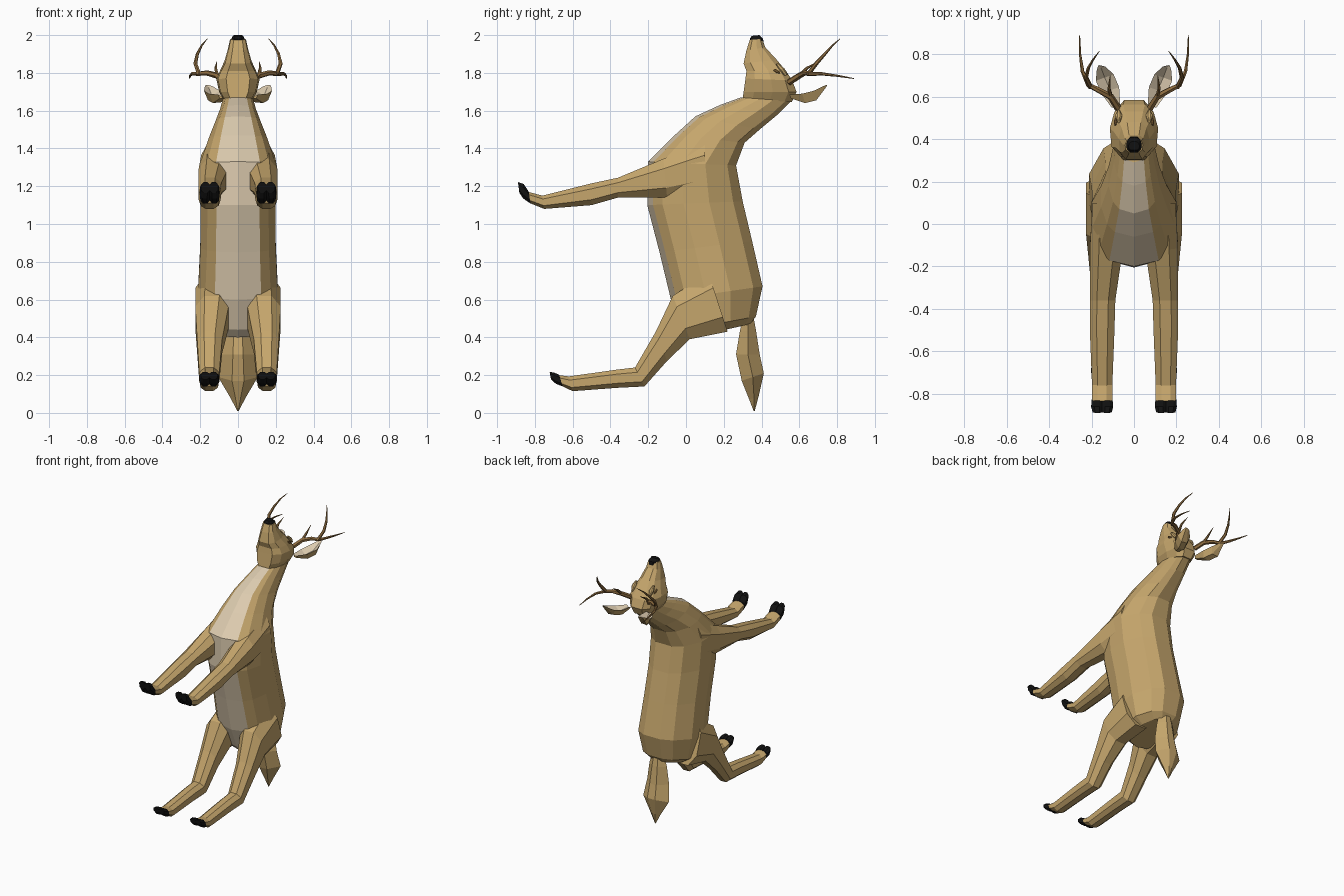
import bpy, bmesh
from mathutils import Vector


def mat(name, rgb):
    m = bpy.data.materials.new(name)
    m.diffuse_color = (*rgb, 1)
    return m


TAN = mat("tan_coat", (0.56, 0.38, 0.15))
CREAM = mat("cream_belly", (0.72, 0.60, 0.43))
BLACK = mat("black_hoof", (0.006, 0.006, 0.006))
BROWN = mat("antler_brown", (0.27, 0.15, 0.05))


def skin(name, rings, mats, rule=None):
    """Bridge equal-sized rings of points, cap both ends, colour by segment index."""
    bm = bmesh.new()
    vs = [[bm.verts.new(p) for p in r] for r in rings]
    n = len(rings[0])
    for k in range(len(vs) - 1):
        for i in range(n):
            j = (i + 1) % n
            f = bm.faces.new((vs[k][i], vs[k][j], vs[k + 1][j], vs[k + 1][i]))
            f.material_index = rule(i, k) if rule else 0
    bm.faces.new(vs[0])
    bm.faces.new(vs[-1])
    bmesh.ops.recalc_face_normals(bm, faces=bm.faces)
    me = bpy.data.meshes.new(name)
    bm.to_mesh(me)
    bm.free()
    for m in mats:
        me.materials.append(m)
    ob = bpy.data.objects.new(name, me)
    bpy.context.collection.objects.link(ob)
    return ob


def section(ay, az, by, bz, hw, half, cx=0.0):
    """Symmetric ring spanning side-profile points a-b; half = (t, width fraction)."""
    pts = []
    for s, seq in ((1, half), (-1, half[::-1])):
        for t, w in seq:
            if s < 0 and w == 0:
                continue
            pts.append((cx + s * w * hw, ay + (by - ay) * t, az + (bz - az) * t))
    return pts


# body and neck
BODY = [(0, 0), (.06, .58), (.16, .82), (.38, 1), (.65, 1), (.9, .68), (1, .32)]
torso = [
    (.03, .40, .34, .47, .12),
    (-.01, .44, .37, .51, .18),
    (-.08, .60, .405, .67, .212),
    (-.14, .85, .35, .91, .20),
    (-.205, 1.10, .30, 1.12, .197),
    (-.20, 1.33, .265, 1.31, .20),
    (-.06, 1.47, .31, 1.43, .155),
    (.05, 1.57, .39, 1.50, .12),
    (.18, 1.63, .48, 1.575, .095),
    (.29, 1.67, .555, 1.65, .08)]
n_body = 2 * len(BODY) - 1
skin("body", [section(*r, BODY) for r in torso], [TAN, CREAM],
     lambda i, k: 1 if i in (0, n_body - 1) else 0)

# head
HEAD = [(0, .55), (.2, .93), (.55, 1), (.85, .82), (1, .45)]
skull = [
    (.30, 1.665, .56, 1.645, .075),
    (.305, 1.70, .585, 1.70, .10),
    (.315, 1.77, .562, 1.76, .114),
    (.32, 1.81, .53, 1.81, .096),
    (.305, 1.85, .48, 1.87, .072),
    (.32, 1.92, .42, 1.935, .053),
    (.338, 1.975, .402, 1.98, .042)]
skin("head", [section(*r, HEAD) for r in skull], [TAN])
nose = [(.345, 1.96, .412, 1.955, .034), (.338, 1.98, .408, 1.98, .036),
        (.348, 1.996, .388, 2.0, .026)]
skin("nose", [section(*r, HEAD) for r in nose], [BLACK])

# tail
LEAF = [(0, .3), (.5, 1), (1, .3)]
tail = [(.30, .50, .355, .52, .05), (.285, .43, .37, .44, .072), (.265, .31, .39, .31, .09),
        (.295, .17, .412, .21, .105), (.335, .07, .385, .09, .04), (.358, .01, .364, .01, .004)]
skin("tail", [section(*r, LEAF) for r in tail], [TAN])

# legs: profile points, half width, sideways position
LEG = [(0, .45), (.25, 1), (.75, 1), (1, .45)]
front_leg = [
    (.10, 1.43, .10, 1.17, .065, .13),
    (-.12, 1.345, -.10, 1.14, .078, .13),
    (-.36, 1.245, -.36, 1.14, .060, .148),
    (-.50, 1.215, -.50, 1.10, .058, .15),
    (-.76, 1.15, -.75, 1.08, .048, .15),
    (-.835, 1.17, -.825, 1.11, .048, .15)]
front_hoof = [
    (-.833, 1.172, -.823, 1.108, .048, 0),
    (-.86, 1.212, -.862, 1.135, .051, 0),
    (-.89, 1.222, -.882, 1.165, .044, 0)]
hind_leg = [
    (.12, .74, .22, .43, .10, .125),
    (-.07, .62, .02, .39, .088, .138),
    (-.16, .43, -.10, .275, .066, .15),
    (-.27, .24, -.22, .14, .053, .152),
    (-.36, .23, -.36, .133, .05, .152),
    (-.62, .193, -.60, .115, .046, .152),
    (-.675, .20, -.652, .14, .046, .152)]
hind_hoof = [
    (-.672, .202, -.653, .14, .046, 0),
    (-.70, .214, -.69, .155, .05, 0),
    (-.722, .217, -.715, .178, .043, 0)]

for side, s in (("right", 1), ("left", -1)):
    for part, leg, hoof, hx in (("front", front_leg, front_hoof, .15),
                                ("hind", hind_leg, hind_hoof, .152)):
        skin(f"{part}_leg_{side}",
             [section(*r[:5], LEG, s * r[5]) for r in leg], [TAN])
        # cloven hoof made of two toes
        for toe, d in (("outer", 1), ("inner", -1)):
            skin(f"{part}_hoof_{side}_{toe}",
                 [section(*r[:4], r[4] * .52, LEG, s * hx + d * r[4] * .5) for r in hoof],
                 [BLACK])

    # cupped ear: outer edge, back, inner edge, hollow
    ear = []
    for x, y, z, w, sag in ((.085, .555, 1.685, .02, .02), (.112, .63, 1.69, .042, .05),
                            (.138, .69, 1.705, .042, .05), (.155, .735, 1.73, .02, .015),
                            (.165, .747, 1.737, .004, .004)):
        ear.append([(s * (x + w), y - w * .35, z), (s * (x + w * .5), y, z - sag),
                    (s * (x - w * .6), y, z - sag * .9), (s * (x - w), y + w * .35, z),
                    (s * x, y, z - sag * .5)])
    skin(f"ear_{side}", ear, [TAN, CREAM], lambda i, k: 1 if i in (3, 4) else 0)

    # antler beam and tines as tapering tubes
    def tube(name, pts, r0):
        pts = [Vector((s * x, y, z)) for x, y, z in pts]
        rings = []
        for k, p in enumerate(pts):
            d = (pts[min(k + 1, len(pts) - 1)] - pts[max(k - 1, 0)]).normalized()
            u = d.cross(Vector((.3, -.5, .8))).normalized()
            v = d.cross(u)
            r = r0 * (1 - .88 * (k / (len(pts) - 1)) ** 1.5)
            rings.append([p + r * (u * a + v * b) for a, b in
                          ((1, 0), (.5, .87), (-.5, .87), (-1, 0), (-.5, -.87), (.5, -.87))])
        skin(name, rings, [BROWN])

    tube(f"antler_beam_{side}", [(.075, .545, 1.75), (.11, .60, 1.785), (.165, .63, 1.80),
                                 (.215, .655, 1.795), (.243, .72, 1.795), (.254, .80, 1.785),
                                 (.256, .89, 1.77)], .017)
    tube(f"antler_long_tine_{side}", [(.205, .645, 1.79), (.226, .69, 1.85), (.215, .735, 1.90),
                                      (.192, .775, 1.945), (.163, .815, 1.98)], .012)
    tube(f"antler_brow_tine_{side}", [(.11, .60, 1.785), (.118, .64, 1.825),
                                      (.112, .70, 1.86)], .011)

    # narrow eye and brow ridge set on the side of the head
    eye = [(.463, 1.812, .470, 1.822, .004), (.478, 1.80, .484, 1.815, .008),
           (.496, 1.796, .498, 1.806, .004)]
    skin(f"eye_{side}", [section(*r, LEG, s * .087) for r in eye], [BROWN])
    brow = [(.475, 1.845, .49, 1.85, .006), (.495, 1.815, .52, 1.825, .016),
            (.52, 1.785, .54, 1.79, .006)]
    skin(f"brow_{side}", [section(*r, LEG, s * .072) for r in brow], [TAN])
